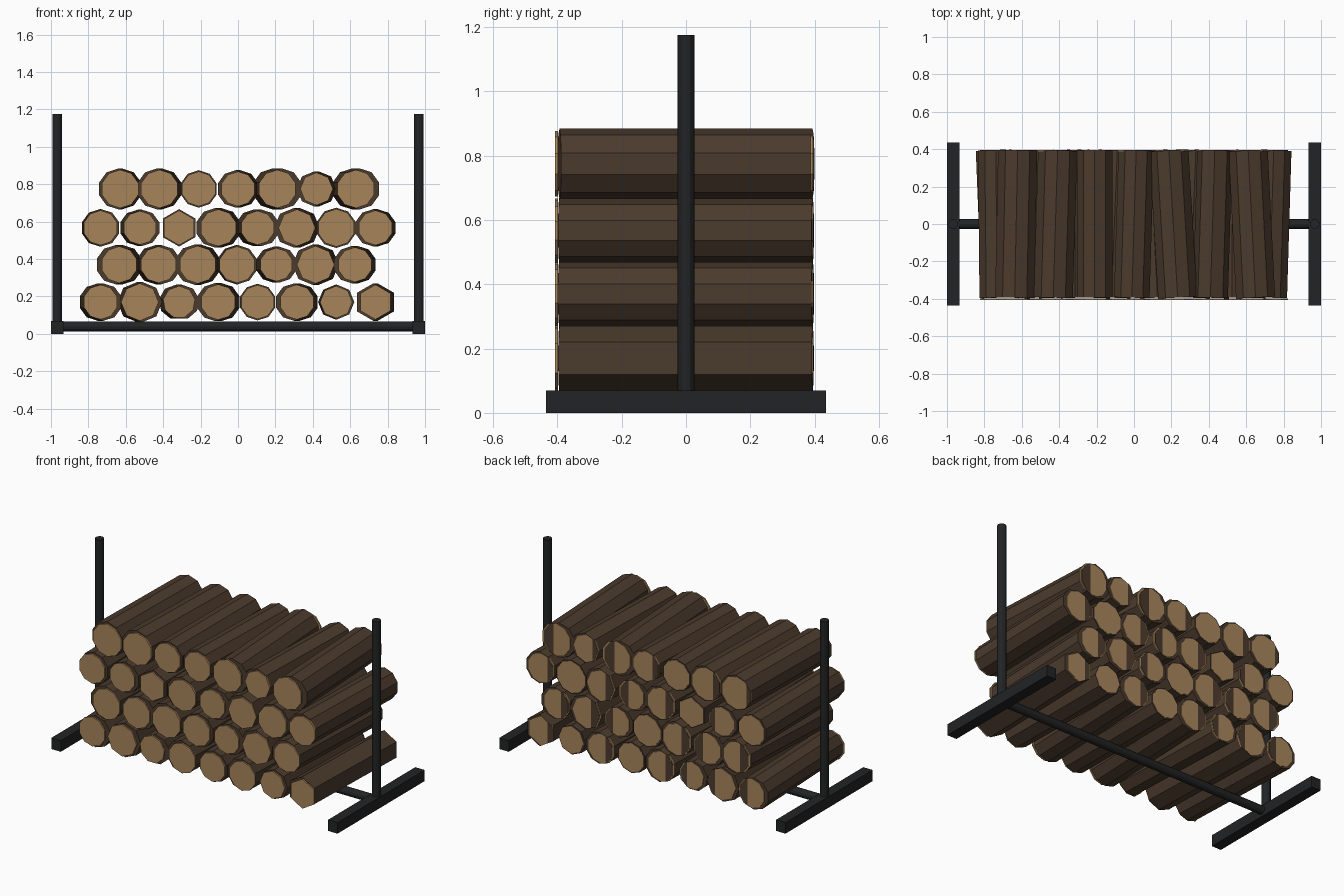
import bpy, bmesh, math
from mathutils import Matrix

cube = bpy.data.objects.get("Cube")
if cube:
    bpy.data.objects.remove(cube, do_unlink=True)


def material(name, r, g, b):
    m = bpy.data.materials.new(name)
    m.use_nodes = True
    m.diffuse_color = (r, g, b, 1)
    bsdf = m.node_tree.nodes["Principled BSDF"]
    bsdf.inputs["Base Color"].default_value = (r, g, b, 1)
    bsdf.inputs["Roughness"].default_value = 0.85
    return m


BARK = material("dark bark", 0.07, 0.043, 0.026)
WOOD = material("cut wood", 0.39, 0.235, 0.105)
IRON = material("black iron", 0.016, 0.017, 0.018)


def finish(name, bm, mat, loc, yaw=0.0):
    mesh = bpy.data.meshes.new(name)
    bm.to_mesh(mesh)
    bm.free()
    mesh.materials.append(mat)
    ob = bpy.data.objects.new(name, mesh)
    ob.location = loc
    ob.rotation_euler.z = yaw
    bpy.context.collection.objects.link(ob)
    return ob


def prism(name, mat, loc, radius, length, sides, axis="Z", yaw=0.0):
    turn = {"Z": Matrix(),
            "Y": Matrix.Rotation(math.pi / 2, 4, "X"),
            "X": Matrix.Rotation(math.pi / 2, 4, "Y")}[axis]
    bm = bmesh.new()
    bmesh.ops.create_cone(bm, cap_ends=True, segments=sides, radius1=radius,
                          radius2=radius, depth=length, matrix=turn)
    return finish(name, bm, mat, loc, yaw)


def box(name, mat, loc, size):
    bm = bmesh.new()
    bmesh.ops.create_cube(bm, size=1, matrix=Matrix.Diagonal((*size, 1)))
    return finish(name, bm, mat, loc)


# Stand: two feet, two round uprights and a round crossbar
for side, x in (("left", 0.967), ("right", -0.967)):
    box(side + "_foot", IRON, (x, 0, 0.035), (0.066, 0.87, 0.07))
    prism(side + "_upright", IRON, (x, 0, 0.605), 0.026, 1.14, 12)
prism("crossbar", IRON, (0, 0, 0.04), 0.026, 1.9, 12, "X")

# Log rows: height, first x, then (radius in cm, sides, yaw in hundredths)
rows = [
    (0.17, -0.735, [(10, 10, 4), (10.8, 8, 3), (9.3, 9, 4), (10.2, 10, -4),
                    (9.8, 10, 0), (10, 10, -4), (9.3, 8, 1), (10, 6, -3)]),
    (0.37, -0.635, [(10.5, 10, -5), (10.5, 10, 4), (10.8, 10, -4), (10.5, 10, 1),
                    (9.6, 10, 4), (10.8, 8, -4), (10, 10, -4)]),
    (0.567, -0.735, [(10, 10, 1), (9.7, 10, 3), (10, 6, 0), (10.6, 10, -4),
                     (9.8, 10, 5), (10.6, 8, -4), (10.8, 10, 0), (10, 10, -3)]),
    (0.775, -0.63, [(11, 10, -2), (11, 10, -3), (10, 10, 0), (10, 10, -3),
                    (11, 10, 6), (9.4, 8, -3), (11, 10, 5)]),
]
for r, (z, x0, logs) in enumerate(rows, 1):
    for i, (radius, sides, yaw) in enumerate(logs):
        x, rad = x0 + 0.21 * i, radius / 100
        label = f"row_{r}_log_{i + 1}"
        prism(label, BARK, (x, 0, z), rad, 0.788, sides, "Y", yaw / 100)
        # Pale cut ends stay square to the rack while the log is turned
        for end, y in (("front", -0.403), ("back", 0.391)):
            prism(f"{label}_{end}_end", WOOD, (x, y, z), rad * 0.93, 0.009, sides, "Y")
